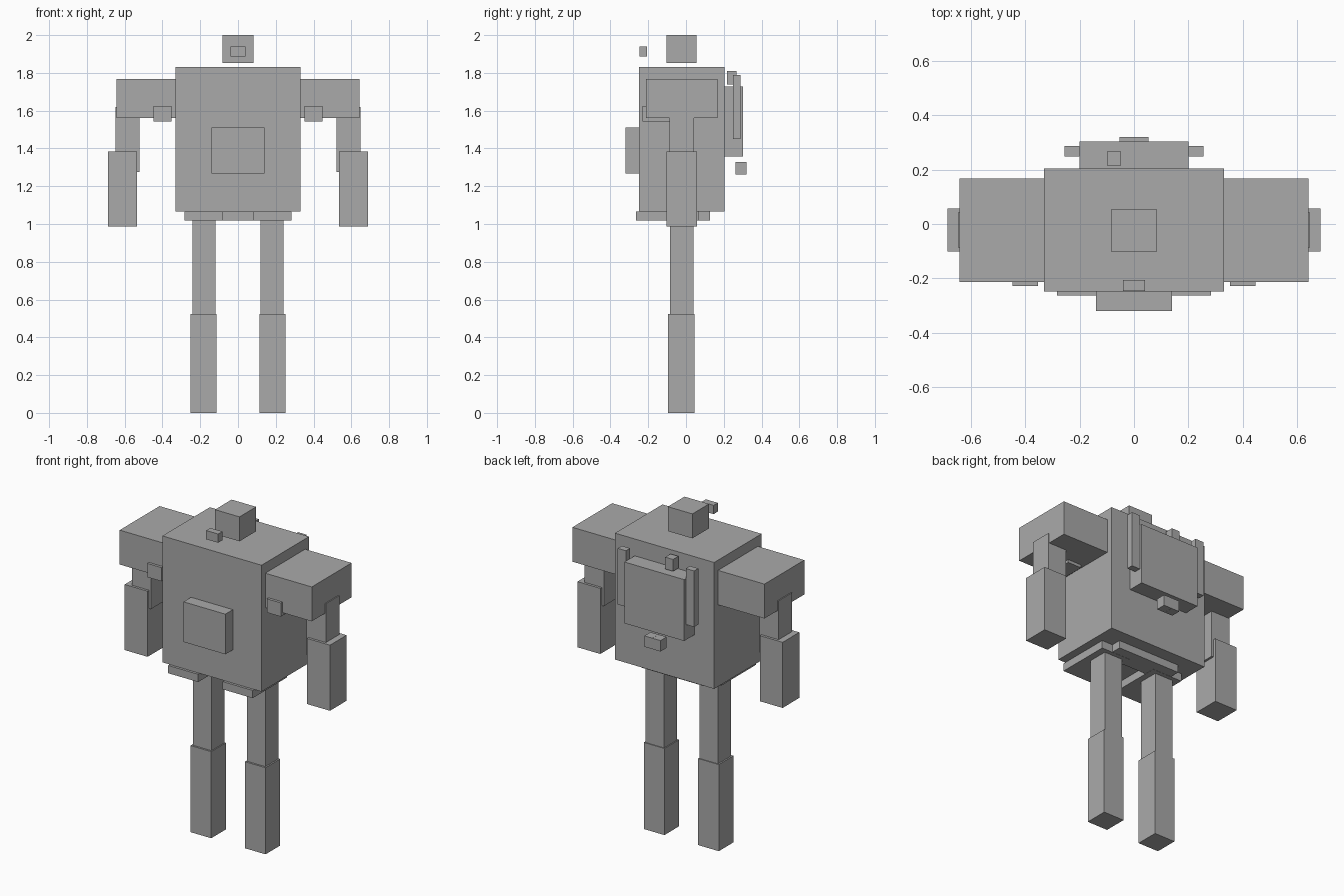
import bpy

grey = bpy.data.materials.new("plain_grey")
grey.diffuse_color = (0.4, 0.4, 0.4, 1)


def box(name, x, y, z):
    """Axis-aligned box from (min, max) ranges."""
    bpy.ops.mesh.primitive_cube_add(size=1)
    ob = bpy.context.object
    ob.name = ob.data.name = name
    for v in ob.data.vertices:
        for i, (lo, hi) in enumerate((x, y, z)):
            v.co[i] = hi if v.co[i] > 0 else lo
    ob.data.materials.append(grey)
    return ob


def pair(name, x, y, z):
    """The same box on both sides of the body."""
    box(name + "_left", x, y, z)
    box(name + "_right", (-x[1], -x[0]), y, z)


# Body core
box("torso", (-0.332, 0.332), (-0.249, 0.205), (1.065, 1.83))
box("chest_block", (-0.14, 0.14), (-0.321, -0.249), (1.267, 1.51))
box("head", (-0.082, 0.082), (-0.103, 0.056), (1.852, 2.0))
box("face_block", (-0.04, 0.04), (-0.247, -0.207), (1.887, 1.94))

# Waist skirt
pair("skirt_plate", (0.082, 0.283), (-0.264, 0.066), (1.018, 1.065))
box("rear_skirt_plate", (-0.21, 0.21), (0.0, 0.127), (1.019, 1.065))

# Arms
pair("shoulder", (0.332, 0.643), (-0.213, 0.168), (1.56, 1.768))
pair("armpit_block", (0.353, 0.447), (-0.229, -0.03), (1.542, 1.625))
pair("upper_arm", (0.521, 0.649), (-0.087, 0.042), (1.275, 1.62))
pair("forearm", (0.534, 0.687), (-0.102, 0.057), (0.988, 1.385))

# Legs
pair("thigh", (0.119, 0.242), (-0.084, 0.040), (0.524, 1.065))
pair("shin", (0.113, 0.251), (-0.095, 0.045), (0.0, 0.524))

# Backpack
box("backpack", (-0.2, 0.2), (0.205, 0.303), (1.357, 1.728))
pair("backpack_fin", (0.2, 0.256), (0.248, 0.288), (1.451, 1.79))
box("backpack_top_block", (-0.1, -0.048), (0.216, 0.267), (1.738, 1.81))
pair("backpack_nozzle", (0.0005, 0.054), (0.262, 0.321), (1.261, 1.327))
